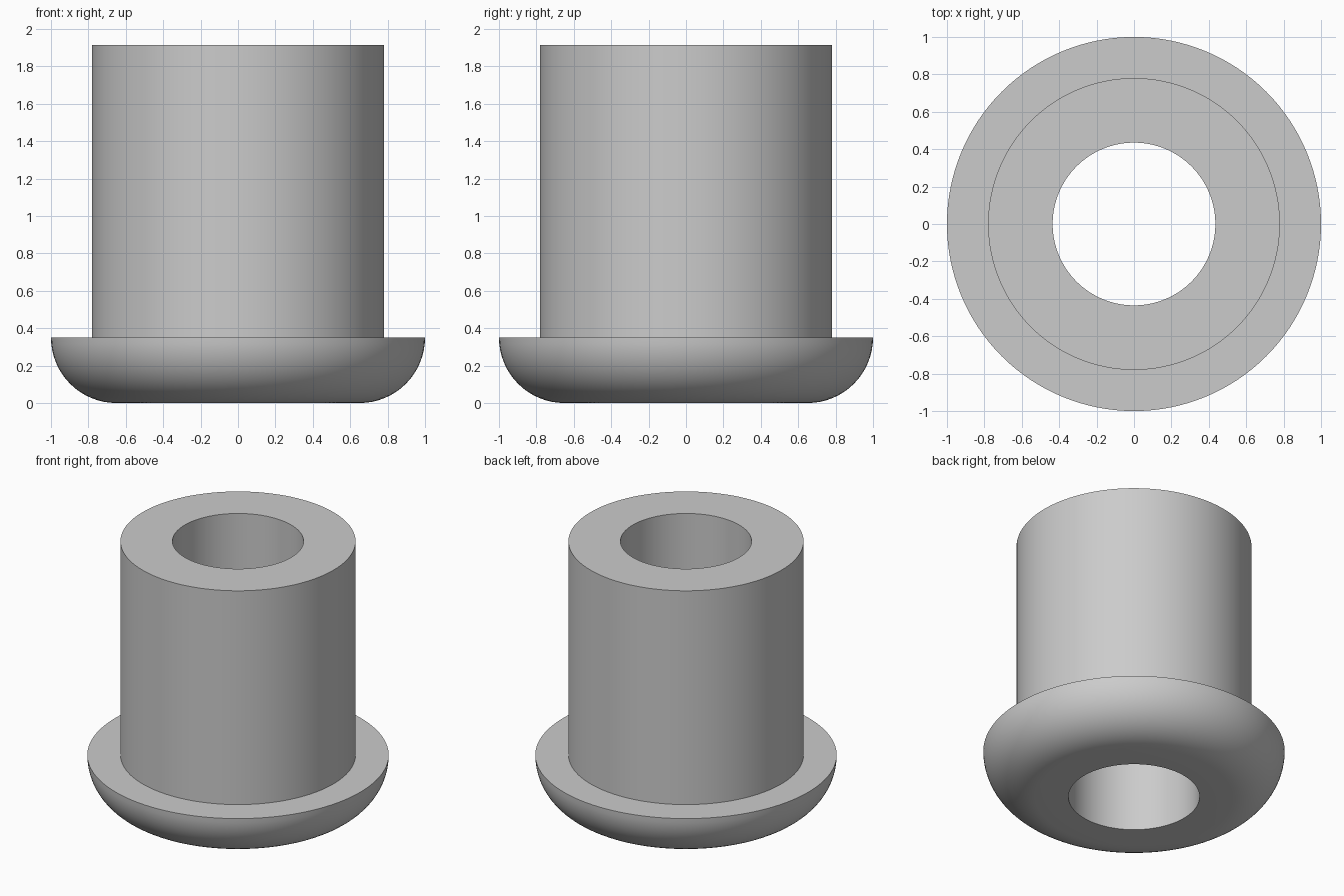
import bpy, bmesh, math
from mathutils import Vector

cube = bpy.data.objects.get("Cube")
if cube:
    bpy.data.objects.remove(cube, do_unlink=True)

BORE, BARREL, FLANGE = 0.435, 0.78, 1.0
FLANGE_Z, TOP_Z = 0.35, 1.915
FILLET = 0.35
SIDES, FILLET_STEPS = 128, 16

grey = bpy.data.materials.new("plain grey")
grey.use_nodes = True
colour = (0.6, 0.6, 0.6, 1)
grey.diffuse_color = colour
grey.node_tree.nodes["Principled BSDF"].inputs["Base Color"].default_value = colour

# Cross-section: bore, rounded flange underside, flange top, barrel, rim
profile = [(BORE, 0)]
for i in range(FILLET_STEPS + 1):
    a = math.pi / 2 * i / FILLET_STEPS
    profile.append((FLANGE - FILLET + FILLET * math.sin(a),
                    FLANGE_Z - FILLET * math.cos(a)))
profile += [(BARREL, FLANGE_Z), (BARREL, TOP_Z), (BORE, TOP_Z)]

# Revolve the closed cross-section around z
bm = bmesh.new()
verts = [bm.verts.new((r, 0, z)) for r, z in profile]
edges = [bm.edges.new((v, verts[(i + 1) % len(verts)])) for i, v in enumerate(verts)]
bmesh.ops.spin(bm, geom=verts + edges, cent=Vector(), axis=Vector((0, 0, 1)),
               angle=2 * math.pi, steps=SIDES, use_merge=True)
bmesh.ops.remove_doubles(bm, verts=bm.verts[:], dist=1e-4)
bmesh.ops.recalc_face_normals(bm, faces=bm.faces[:])
mesh = bpy.data.meshes.new("flanged_bushing")
bm.to_mesh(mesh)
bm.free()
mesh.materials.append(grey)

bushing = bpy.data.objects.new("flanged_bushing", mesh)
bpy.context.collection.objects.link(bushing)

# Smooth round surfaces, crisp rims
bpy.ops.object.select_all(action='DESELECT')
bushing.select_set(True)
bpy.context.view_layer.objects.active = bushing
bpy.ops.object.shade_smooth_by_angle(angle=math.radians(30))
